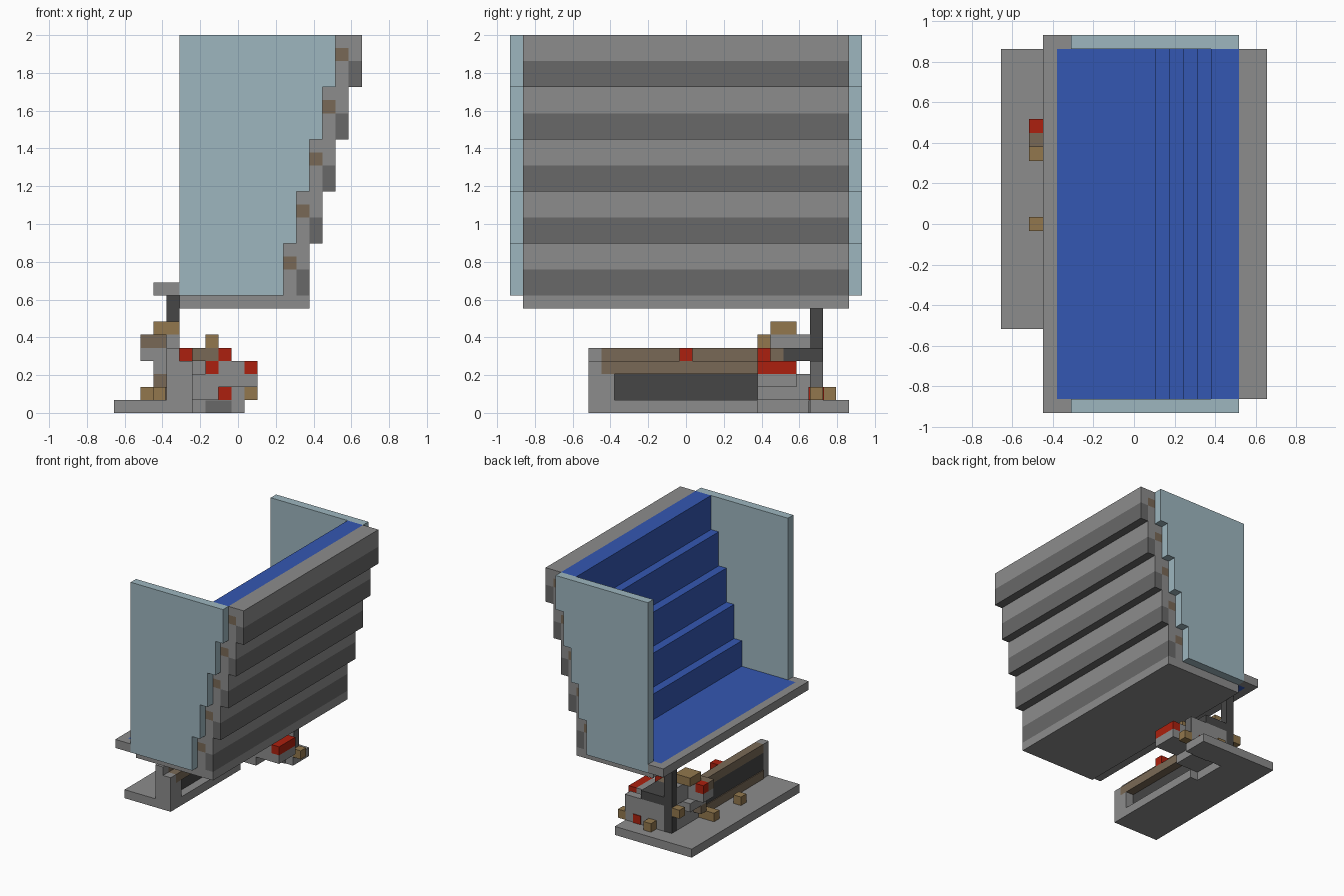
import bpy
import bmesh

if "Cube" in bpy.data.objects:
    bpy.data.objects.remove(bpy.data.objects["Cube"], do_unlink=True)

UNIT = 2 / 29          # one block of the model's grid
HALF_X, HALF_Y = 9.5, 13.5


def material(name, rgb):
    """Flat colour given in display values, stored as linear."""
    linear = [((c / 255 + 0.055) / 1.055) ** 2.4 for c in rgb] + [1]
    mat = bpy.data.materials.new(name)
    mat.use_nodes = True
    mat.diffuse_color = linear
    bsdf = mat.node_tree.nodes["Principled BSDF"]
    bsdf.inputs["Base Color"].default_value = linear
    bsdf.inputs["Roughness"].default_value = 0.9
    return mat


gray = material("light gray", (140, 140, 140))
mid_gray = material("mid gray", (104, 104, 104))
charcoal = material("charcoal", (70, 70, 70))
glass = material("pale teal", (157, 182, 191))
blue = material("blue", (52, 87, 178))
brown = material("tan brown", (146, 119, 77))
dull_brown = material("dull brown", (121, 105, 86))
red = material("red", (172, 32, 14))


def box(name, mat, x, y, z):
    """Block spanning the given (start, end) pairs in grid units."""
    mesh = bpy.data.meshes.new(name)
    bm = bmesh.new()
    bmesh.ops.create_cube(bm, size=1)
    for v in bm.verts:
        v.co.x = (x[v.co.x > 0] - HALF_X) * UNIT
        v.co.y = (y[v.co.y > 0] - HALF_Y) * UNIT
        v.co.z = z[v.co.z > 0] * UNIT
    bm.to_mesh(mesh)
    bm.free()
    mesh.materials.append(mat)
    obj = bpy.data.objects.new(name, mesh)
    bpy.context.collection.objects.link(obj)
    return obj


def cube(name, mat, x, y, z):
    """Single grid block."""
    return box(name, mat, (x, x + 1), (y, y + 1), (z, z + 1))


# Tray floor, lip and underframe
width = (1, 26)
box("underframe", gray, (5, 13), width, (8, 9))
box("underframe_outer_beam", gray, (13, 15), width, (8, 9))
box("tray_floor", blue, (4, 11), width, (9, 10))
box("tray_lip", gray, (3, 4), (0, 27), (9, 10))
for side in (0, 26):
    box("lip_corner", gray, (4, 5), (side, side + 1), (9, 10))

# Stepped wall: blue inside, banded gray outside, end panels
for s in range(5):
    low = 9 + 4 * s
    mid, top = low + 2, low + 4
    inner, outer = (13 + s, 14 + s), (14 + s, 15 + s)
    box("blue_step", blue, (11 + s, 13 + s), width, (low, top))
    box("step_core_lower", gray, inner, width, (low, mid))
    box("step_core_insert", dull_brown, inner, width, (mid, mid + 1))
    box("step_core_upper", gray, inner, width, (mid + 1, top))
    box("step_dark_band", mid_gray, outer, width, (low, mid))
    box("step_light_band", gray, outer, width, (mid, top))
    for side in (0, 26):
        box("end_panel", glass, (5, 13 + s), (side, side + 1), (low, top))

# L-shaped foot plate
box("foot_plate", gray, (0, 5), (6, 26), (0, 1))
box("foot_plate_rear", gray, (5, 10), (23, 26), (0, 1))
box("foot_plate_patch", mid_gray, (7, 9), (22.9, 23), (0, 0.95))

# Channel rail along the foot plate
rail = (7, 19)
box("rail_ledge", gray, (5, 6), rail, (0, 1))
box("rail_end_inner", gray, (4, 5), (6, 7), (1, 5))
box("rail_end_outer", gray, (5, 6), (6, 7), (0, 4))
box("rail_stop", gray, (5, 6), (7, 8), (1, 3))
box("rail_channel", charcoal, (4, 5), rail, (1, 4))
box("rail_top", dull_brown, (4, 5), rail, (4, 5))
box("rail_beam", dull_brown, (5, 6), rail, (3, 4))
box("rail_lower_strip", dull_brown, (3.9, 4), rail, (1, 2))
cube("rail_button", red, 5, 13, 4)
cube("plate_knob", brown, 2, 13, 1)

# Support post
box("support_post", charcoal, (4, 5), (23, 24), (1, 9))

# Machine body
depth = (19, 22)
box("machine_base", gray, (4, 8), (19, 23), (1, 3))
box("machine_arm", gray, (8, 11), depth, (2, 3))
box("machine_deck", gray, (4, 7), (20, 22), (3, 4))
box("machine_deck_outer", gray, (8, 10), depth, (3, 4))
box("machine_rear", gray, (5, 10), (23, 24), (1, 4))
box("machine_rear_cover", mid_gray, (10, 10.1), (23, 24), (2, 4))
box("machine_hood", charcoal, (5, 8), (21, 24), (4, 5))
box("red_bar_inner", red, (7, 8), depth, (3, 4))
box("red_bar_outer", red, (10, 11), depth, (3, 4))
box("brown_bridge", dull_brown, (6, 8), (19, 21), (4, 5))
cube("red_cap", red, 8, 19, 4)
cube("brown_cap", brown, 7, 19, 5)
box("red_marker", red, (8, 9), (22.9, 24.1), (1, 2))
cube("outer_knob", brown, 10, 23, 1)
cube("rear_knob", brown, 6, 24, 1)
cube("post_knob", brown, 3, 23, 3)

# Control head beside the post
box("head_shelf", gray, (2, 4), (19, 21), (4, 5))
box("head_neck", gray, (3, 4), depth, (3, 4))
box("head_side", gray, (4, 5), (20, 23), (4, 5))
box("head_back", gray, (4, 5), (21, 23), (5, 6))
box("head_block", gray, (3, 5), (20, 21), (5, 6))
box("head_top", brown, (3, 5), (20, 22), (6, 7))
box("head_front", dull_brown, (2, 4), (19, 20), (5, 6))
cube("head_button", red, 2, 20, 5)
cube("lower_bracket", dull_brown, 3, 19, 2)
box("lower_handle", brown, (2, 4), (18, 19), (1, 2))
